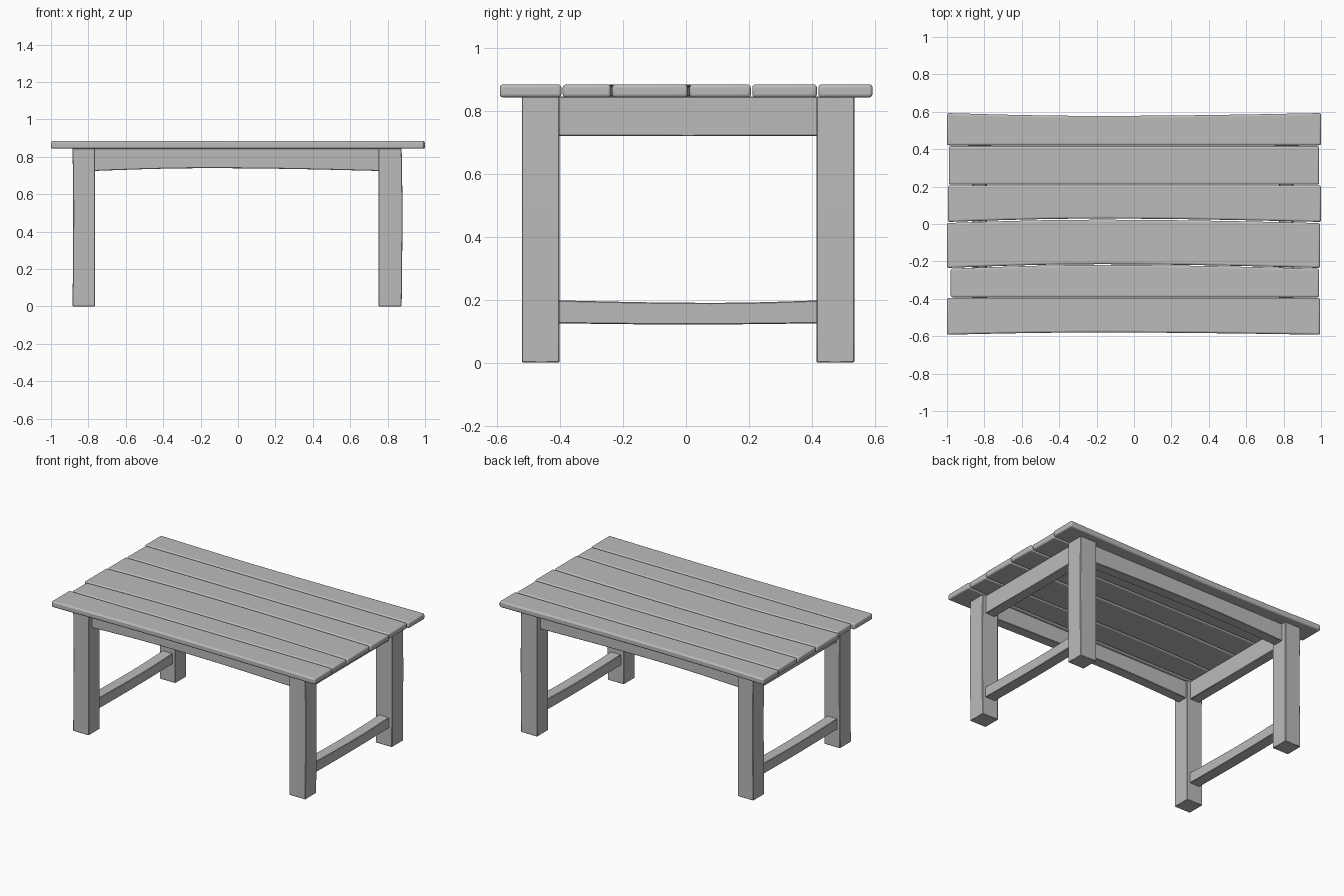
import bpy
import bmesh
import math
from mathutils import Vector

cube = bpy.data.objects.get("Cube")
if cube:
    bpy.data.objects.remove(cube, do_unlink=True)

wood = bpy.data.materials.new("grey wood")
wood.use_nodes = True
GREY = (0.5, 0.5, 0.5, 1)
wood.diffuse_color = GREY
wood.node_tree.nodes["Principled BSDF"].inputs["Base Color"].default_value = GREY


def timber(name, low, high, along, bows=(), bevel=0.003, segments=1):
    """Box between two corners; each bow is (axis, side, amount, peak position)."""
    low, high = Vector(low), Vector(high)
    size = high - low
    bm = bmesh.new()
    bmesh.ops.create_cube(bm, size=1)
    for v in bm.verts:
        v.co = Vector(low[i] + (v.co[i] + 0.5) * size[i] for i in range(3))
    if bows:
        long_edges = [e for e in bm.edges
                      if abs(e.verts[0].co[along] - e.verts[1].co[along]) > size[along] / 2]
        bmesh.ops.subdivide_edges(bm, edges=long_edges, cuts=11, use_grid_fill=True)
    for axis, side, amount, peak in bows:
        edge = high[axis] if side > 0 else low[axis]
        for v in bm.verts:
            if abs(v.co[axis] - edge) < size[axis] / 3:
                t = (v.co[along] - low[along]) / size[along]
                u = t / peak if t < peak else (1 - t) / (1 - peak)
                v.co[axis] += amount * math.sin(u * math.pi / 2)
    bmesh.ops.recalc_face_normals(bm, faces=bm.faces)
    mesh = bpy.data.meshes.new(name)
    bm.to_mesh(mesh)
    bm.free()
    mesh.materials.append(wood)
    obj = bpy.data.objects.new(name, mesh)
    bpy.context.collection.objects.link(obj)
    mod = obj.modifiers.new("worn edges", "BEVEL")
    mod.width = bevel
    mod.segments = segments
    mod.limit_method = "ANGLE"
    bpy.ops.object.select_all(action="DESELECT")
    obj.select_set(True)
    bpy.context.view_layer.objects.active = obj
    bpy.ops.object.shade_smooth_by_angle(angle=math.radians(35))
    return obj


# Table top: six planks as (front, back, left end, right end, front bow, back bow)
planks = [
    (-0.592, -0.396, -1.0, 0.995, 0.012, 0),
    (-0.392, -0.239, -0.98, 0.99, 0, 0.02),
    (-0.235, 0.005, -1.0, 0.995, 0.02, 0.018),
    (0.011, 0.206, -0.995, 1.0, 0.018, 0),
    (0.211, 0.416, -0.99, 0.99, 0, 0),
    (0.421, 0.593, -1.0, 1.0, 0, -0.015),
]
for i, (front, back, x0, x1, front_bow, back_bow) in enumerate(planks, 1):
    timber(f"top_plank_{i}", (x0, front, 0.843), (x1, back, 0.884), 0,
           [(1, -1, front_bow, 0.4), (1, 1, back_bow, 0.4)], 0.01, 3)

# Legs, end rails and low stretchers
for side, x0, x1 in (("right", -0.885, -0.765), ("left", 0.752, 0.875)):
    for end, y0, y1 in (("front", -0.522, -0.402), ("back", 0.415, 0.535)):
        timber(f"{end}_{side}_leg", (x0, y0, 0), (x1, y1, 0.845), 2,
               [(0, 1 if side == "left" else -1, 0.004, 0.6)])
    middle = (x0 + x1) / 2
    timber(f"{side}_end_rail", (middle - 0.035, -0.41, 0.72),
           (middle + 0.035, 0.425, 0.845), 1)
    timber(f"{side}_stretcher", (middle - 0.038, -0.41, 0.125),
           (middle + 0.038, 0.425, 0.198), 1,
           [(2, 1, -0.008, 0.6), (2, -1, -0.004, 0.5)])

# Long rails with a slightly arched lower edge
for end, y in (("front", -0.452), ("back", 0.465)):
    timber(f"{end}_rail", (-0.775, y - 0.035, 0.724), (0.76, y + 0.035, 0.845), 0,
           [(2, -1, 0.015, 0.4)])
